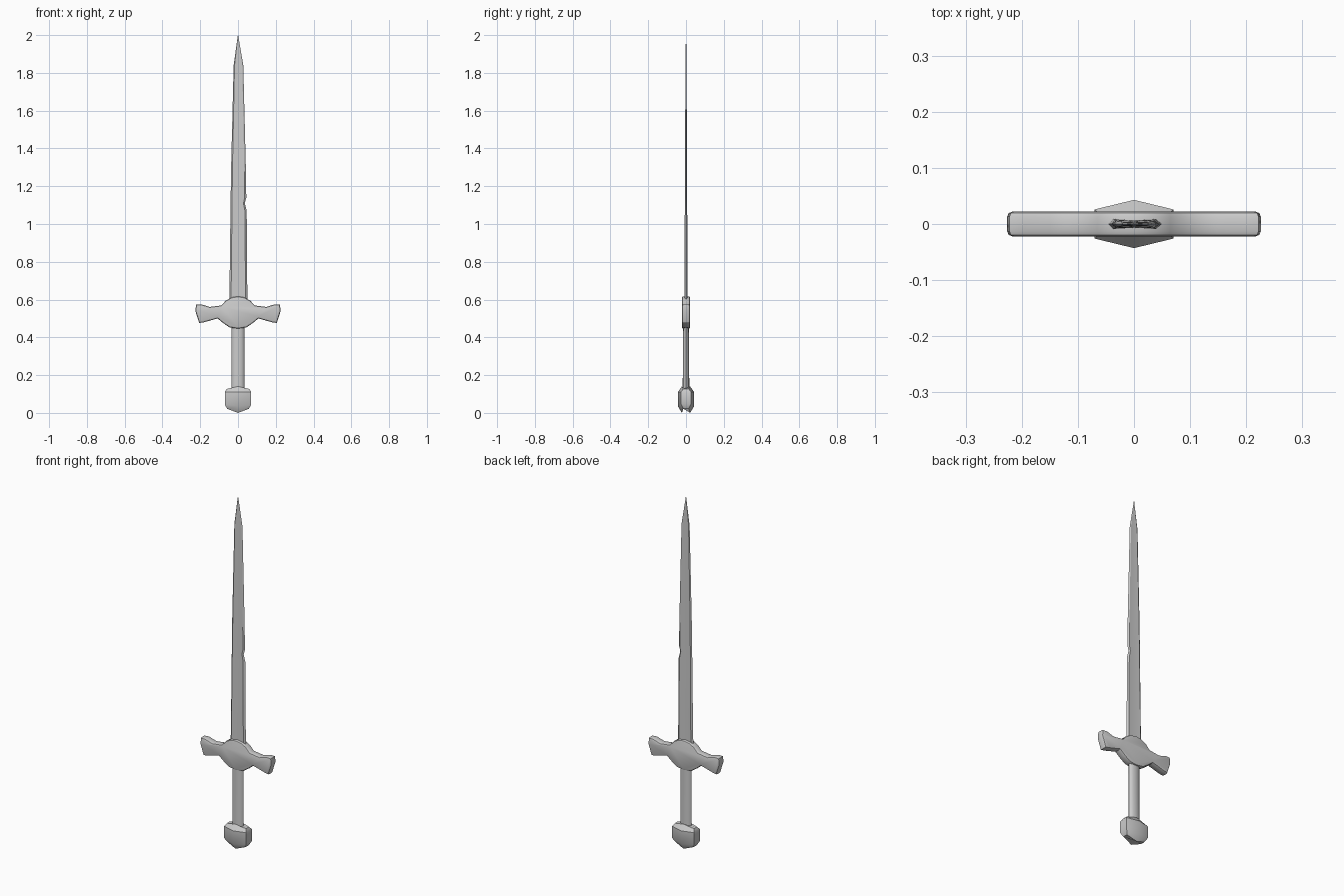
import bpy, bmesh
from math import cos, sin, pi, radians

if "Cube" in bpy.data.objects:
    bpy.data.objects.remove(bpy.data.objects["Cube"])


def finish(name, bm, angle=30):
    bmesh.ops.recalc_face_normals(bm, faces=bm.faces[:])
    mesh = bpy.data.meshes.new(name)
    bm.to_mesh(mesh)
    bm.free()
    ob = bpy.data.objects.new(name, mesh)
    bpy.context.collection.objects.link(ob)
    bpy.ops.object.select_all(action='DESELECT')
    ob.select_set(True)
    bpy.context.view_layer.objects.active = ob
    bpy.ops.object.shade_smooth_by_angle(angle=radians(angle))
    return ob


def loft(name, rings, angle=30):
    """Skin equal-length rings of points and cap both ends."""
    bm = bmesh.new()
    rows = [[bm.verts.new(p) for p in ring] for ring in rings]
    for a, b in zip(rows, rows[1:]):
        for i in range(len(a)):
            j = (i + 1) % len(a)
            bm.faces.new((a[i], a[j], b[j], b[i]))
    bm.faces.new(rows[0])
    bm.faces.new(rows[-1])
    bmesh.ops.remove_doubles(bm, verts=bm.verts[:], dist=1e-5)
    return finish(name, bm, angle)


# Blade: bevelled edges, shallow central groove, a nick on the right edge
def blade_ring(z, left, right, t):
    l, r = -left, right
    return [(r, 0, z), (r * .8, t, z), (0, t * .75, z), (l * .8, t, z),
            (l, 0, z), (l * .8, -t, z), (0, -t * .75, z), (r * .8, -t, z)]


blade = [(0.55, .047, .050, .009), (0.80, .043, .048, .008),
         (1.07, .040, .046, .0065), (1.11, .039, .036, .006),
         (1.14, .039, .044, .006), (1.32, .036, .041, .005),
         (1.60, .029, .034, .004), (1.84, .023, .028, .003),
         (2.00, .0008, .0008, .0006)]
loft("blade", [blade_ring(*s) for s in blade], 20)


# Grip: oval tube, slightly thicker at the bottom
def oval(z, a, b, n=12):
    return [(a * cos(2 * pi * i / n), b * sin(2 * pi * i / n), z) for i in range(n)]


loft("grip", [oval(0.11, .034, .018), oval(0.30, .034, .016), oval(0.48, .033, .015)], 45)


# Pommel: faceted block, ridged down the middle, pointed top and bottom
def pommel_ring(w, side, mid, z_side, z_mid):
    return [(w, side, z_side), (0, mid, z_mid), (-w, side, z_side),
            (-w, -side, z_side), (0, -mid, z_mid), (w, -side, z_side)]


loft("pommel", [pommel_ring(.058, .014, .022, .022, 0),
                pommel_ring(.070, .026, .043, .045, .035),
                pommel_ring(.070, .026, .043, .112, .110),
                pommel_ring(.060, .014, .022, .127, .140)], 35)

# Crossguard: mirrored outline with a rounded boss and flared ends
half = [(0, .617), (.035, .611), (.065, .594), (.088, .569), (.150, .561),
        (.195, .575), (.222, .573), (.226, .540), (.205, .476),
        (.180, .480), (.108, .500), (.080, .477), (.045, .453), (0, .446)]
outline = half + [(-x, z) for x, z in half[-2:0:-1]]
bm = bmesh.new()
front = bm.faces.new([bm.verts.new((x, -.022, z)) for x, z in outline])
ext = bmesh.ops.extrude_face_region(bm, geom=[front], use_keep_orig=True)
for v in ext["geom"]:
    if isinstance(v, bmesh.types.BMVert):
        v.co.y = .022
rim = [e for e in bm.edges if abs(e.verts[0].co.y - e.verts[1].co.y) < .001]
bmesh.ops.recalc_face_normals(bm, faces=bm.faces[:])
bmesh.ops.bevel(bm, geom=rim, offset=.009, segments=2, profile=.5, affect='EDGES')
finish("crossguard", bm, 40)
